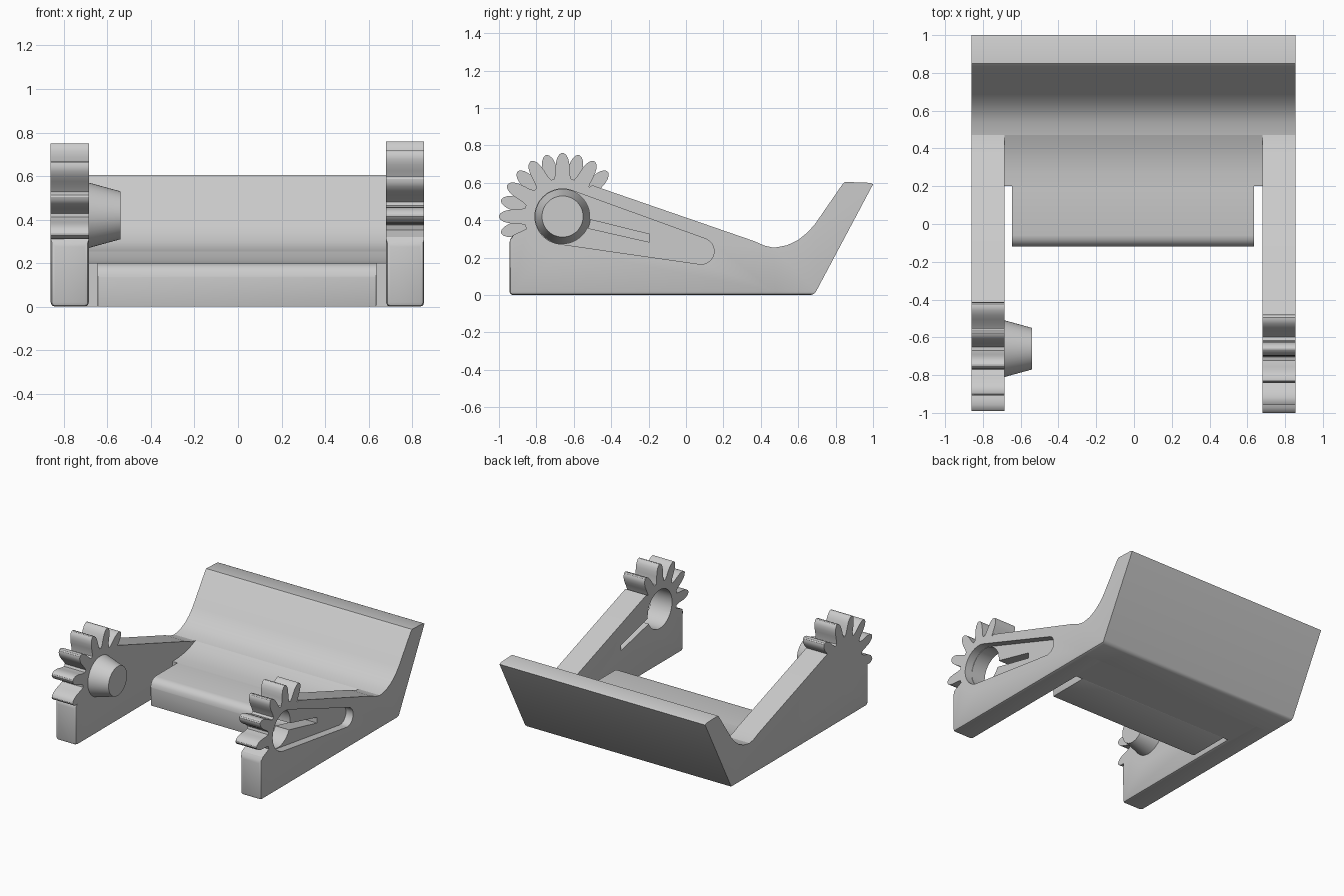
import bpy, bmesh, math
from mathutils import Matrix, Vector

cube = bpy.data.objects.get("Cube")
if cube:
    bpy.data.objects.remove(cube, do_unlink=True)

grey = bpy.data.materials.new("light_grey")
grey.use_nodes = True
GREY = (0.6, 0.6, 0.6, 1)
grey.diffuse_color = GREY
grey.node_tree.nodes["Principled BSDF"].inputs["Base Color"].default_value = GREY

LEFT = (0.68, 0.855)      # x ranges of the two arms
RIGHT = (-0.86, -0.685)
HUB_Y, HUB_Z = -0.66, 0.42
JOIN = 0.47               # where arms and deck meet the back rest


def finish(name, bm):
    bmesh.ops.recalc_face_normals(bm, faces=bm.faces)
    mesh = bpy.data.meshes.new(name)
    bm.to_mesh(mesh)
    bm.free()
    mesh.materials.append(grey)
    ob = bpy.data.objects.new(name, mesh)
    bpy.context.collection.objects.link(ob)
    return ob


def extrude(name, profile, xs, bevel=0, front=None):
    """Sweep a (y, z) profile along x, chamfering the bottom and front rims."""
    bm = bmesh.new()
    face = bm.faces.new([bm.verts.new((xs[0], y, z)) for y, z in profile])
    new = bmesh.ops.extrude_face_region(bm, geom=[face])["geom"]
    bmesh.ops.translate(bm, vec=(xs[1] - xs[0], 0, 0),
                        verts=[v for v in new if isinstance(v, bmesh.types.BMVert)])
    if bevel:
        def rim(e):
            low = all(v.co.z < 0.001 for v in e.verts)
            ahead = front is not None and all(abs(v.co.y - front) < 0.001 for v in e.verts)
            seam = all(abs(v.co.y - JOIN) < 0.001 for v in e.verts)
            return (low or ahead) and not seam
        bmesh.ops.bevel(bm, geom=[e for e in bm.edges if rim(e)], offset=bevel,
                        segments=2, profile=0.5, affect='EDGES', clamp_overlap=True)
    return finish(name, bm)


def circle(y, z, r, n=48):
    return [(y + r * math.cos(2 * math.pi * i / n), z + r * math.sin(2 * math.pi * i / n))
            for i in range(n)]


def hull(name, points, xs):
    bm = bmesh.new()
    for x in xs:
        for y, z in points:
            bm.verts.new((x, y, z))
    bmesh.ops.convex_hull(bm, input=bm.verts)
    bmesh.ops.dissolve_limit(bm, angle_limit=0.01, verts=bm.verts, edges=bm.edges)
    return finish(name, bm)


def combine(ob, other, operation):
    """Apply a boolean and drop the helper."""
    mod = ob.modifiers.new("bool", 'BOOLEAN')
    mod.operation, mod.object, mod.solver = operation, other, 'EXACT'
    bpy.context.view_layer.update()
    result = bpy.data.meshes.new_from_object(ob.evaluated_get(bpy.context.evaluated_depsgraph_get()))
    ob.modifiers.clear()
    ob.data = result
    bpy.data.objects.remove(other, do_unlink=True)


def gear_profile(first, count):
    """Hub outline with leaf-shaped teeth every 30 degrees."""
    flank = [(0.205, 12.5), (0.23, 9.8), (0.26, 8.4), (0.29, 7), (0.315, 5.2),
             (0.332, 3), (0.34, 0.8)]
    polar = []
    for i in range(12):
        mid = first + 30 * i
        if i < count:
            polar += [(r, mid - a) for r, a in flank]
            polar += [(r, mid + a) for r, a in reversed(flank)]
        else:
            polar += [(0.205, mid + a) for a in (-10, 0, 10)]
    return [(HUB_Y + r * math.cos(math.radians(a)), HUB_Z + r * math.sin(math.radians(a)))
            for r, a in polar]


# Sloping side arms, each with a toothed sector at the front
arm_profile = [(-0.945, 0), (JOIN, 0), (JOIN, 0.253), (0.42, 0.264), (0.36, 0.29),
               (-0.5, 0.587), (HUB_Y, 0.5), (-0.84, 0.36), (-0.925, 0.32), (-0.945, 0.295)]
arms = []
for name, xs, first, count in (("left_arm", LEFT, 60, 5), ("right_arm", RIGHT, 45, 6)):
    arm = extrude(name, arm_profile, xs, 0.025, -0.945)
    combine(arm, extrude("gear", gear_profile(first, count), xs), 'UNION')
    arms.append(arm)
left_arm = arms[0]

# Left arm: tapering pocket outside, round socket and slot right through
pocket = circle(HUB_Y, HUB_Z, 0.148) + circle(0.08, 0.235, 0.07)
combine(left_arm, hull("pocket", pocket, (0.795, 0.95)), 'DIFFERENCE')
combine(left_arm, extrude("socket", circle(HUB_Y, HUB_Z, 0.145), (0.6, 0.94)), 'DIFFERENCE')
slot = [(-0.6, 0.375), (-0.195, 0.283), (-0.195, 0.325), (-0.6, 0.425)]
combine(left_arm, extrude("slot", slot, (0.6, 0.94)), 'DIFFERENCE')

# Right arm: tapered peg on the inner face
bm = bmesh.new()
bmesh.ops.create_cone(bm, cap_ends=True, segments=48, radius1=0.154, radius2=0.11, depth=0.16,
                      matrix=Matrix.Translation(Vector((-0.62, HUB_Y, HUB_Z)))
                      @ Matrix.Rotation(math.pi / 2, 4, 'Y'))
finish("peg", bm)

# Back rest rising behind the deck
extrude("back_rest", [(JOIN, 0), (0.685, 0), (1, 0.592), (0.985, 0.6), (0.85, 0.605), (0.835, 0.59),
                      (0.69, 0.38), (0.65, 0.335), (0.6, 0.295), (0.54, 0.266), (JOIN, 0.253)],
        (RIGHT[0], LEFT[1]), 0.02)

# Deck between the arms, and its narrower rounded front lip
extrude("deck", [(0.2, 0), (JOIN, 0), (JOIN, 0.253), (0.41, 0.23), (0.34, 0.212), (0.27, 0.203),
                 (0.2, 0.2)], (-0.72, 0.72))
extrude("deck_lip", [(-0.12, 0), (0.2, 0), (0.2, 0.2), (-0.06, 0.2), (-0.083, 0.195),
                     (-0.102, 0.182), (-0.115, 0.163), (-0.12, 0.14)], (-0.645, 0.635), 0.012, -0.12)

# Smooth curved surfaces, keep hard edges
bpy.ops.object.select_all(action='DESELECT')
for ob in bpy.context.collection.objects:
    if ob.type == 'MESH':
        ob.select_set(True)
        bpy.context.view_layer.objects.active = ob
bpy.ops.object.shade_smooth_by_angle(angle=math.radians(30))
